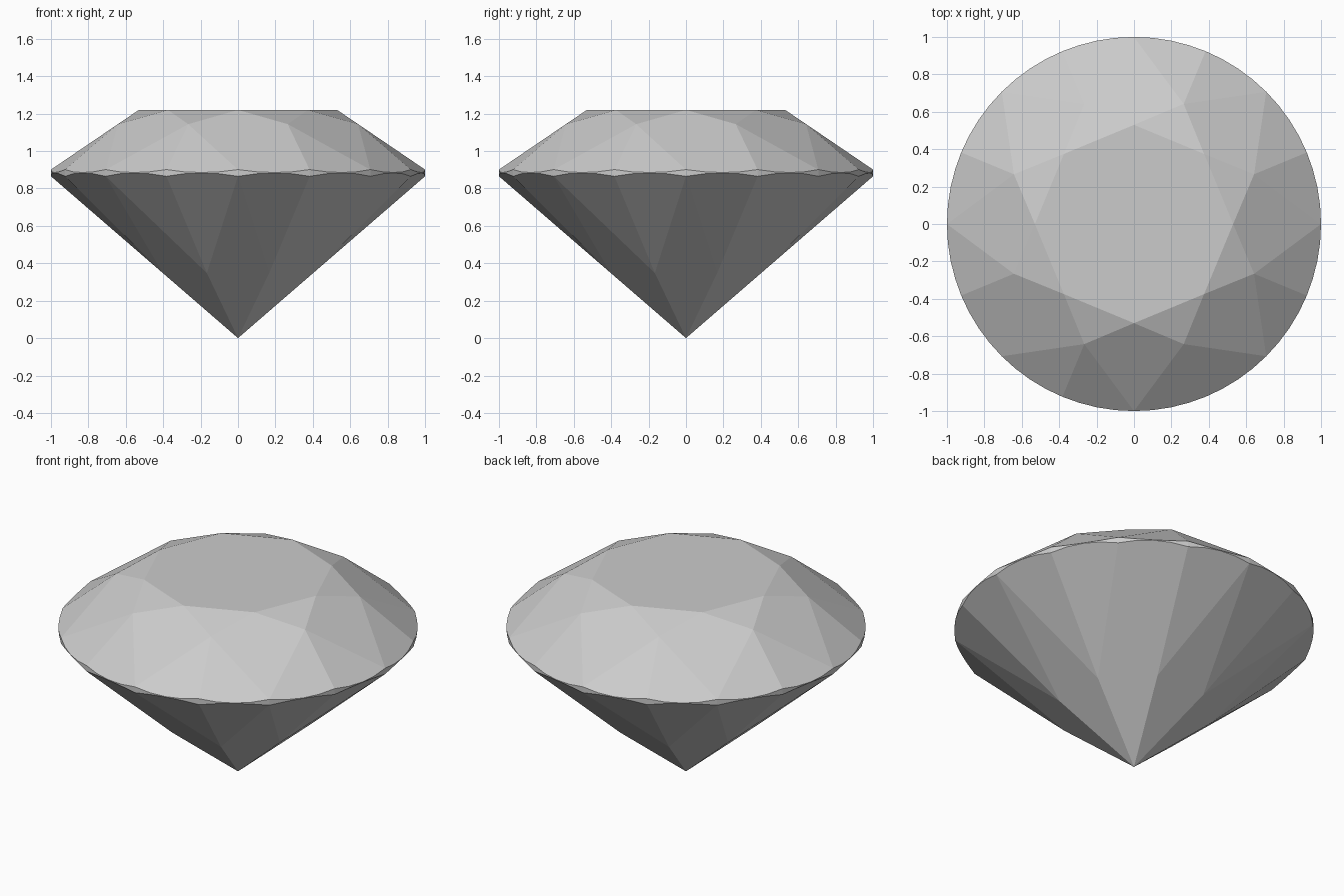
import bpy
import bmesh
from math import cos, sin, radians
from mathutils import Vector

cube = bpy.data.objects.get("Cube")
if cube:
    bpy.data.objects.remove(cube, do_unlink=True)

SIDES = 8                 # symmetry of the cut
STEP = 360 / SIDES
HALF = STEP / 2
ARC = 4                   # girdle segments along each half facet
TABLE_R, TABLE_Z = 0.53, 1.22
GIRDLE_TOP, GIRDLE_BOTTOM = 0.901, 0.865
CROWN_R = 0.695           # where star, kite and upper girdle facets meet
PAVILION_R = 0.435        # where lower girdle and main facets meet


def polar(radius, degrees, z):
    a = radians(degrees)
    return Vector((radius * cos(a), radius * sin(a), z))


def rim(start, end, inner, z):
    """Curve where a planar girdle facet meets the round girdle."""
    a, b = polar(1, start, z), polar(1, end, z)
    n = (b - a).cross(inner - a)
    points = []
    for i in range(ARC + 1):
        p = polar(1, start + (end - start) * i / ARC, 0)
        p.z = a.z - (n.x * (p.x - a.x) + n.y * (p.y - a.y)) / n.z
        points.append(p)
    return points


bm = bmesh.new()


def facet(*points):
    bm.faces.new([bm.verts.new(p) for p in points])


# Heights that keep the kite and main facets planar
fall = (TABLE_Z - GIRDLE_TOP) / (1 - TABLE_R)
crown_z = TABLE_Z - (CROWN_R * cos(radians(HALF)) - TABLE_R) * fall
pavilion_z = PAVILION_R * cos(radians(HALF)) * GIRDLE_BOTTOM
culet = Vector((0, 0, 0))

# Table
facet(*[polar(TABLE_R, STEP * k, TABLE_Z) for k in range(SIDES)])

for k in range(SIDES):
    a = STEP * k
    corner = polar(TABLE_R, a, TABLE_Z)
    crown = {s: polar(CROWN_R, a + s * HALF, crown_z) for s in (-1, 1)}
    pavilion = {s: polar(PAVILION_R, a + s * HALF, pavilion_z) for s in (-1, 1)}

    # Star, kite and pavilion main facets
    facet(corner, crown[1], polar(TABLE_R, a + STEP, TABLE_Z))
    facet(corner, crown[-1], polar(1, a, GIRDLE_TOP), crown[1])
    facet(culet, pavilion[-1], polar(1, a, GIRDLE_BOTTOM), pavilion[1])

    # Upper and lower girdle facets with the scalloped girdle between
    for s in (-1, 1):
        top = rim(a, a + s * HALF, crown[s], GIRDLE_TOP)
        low = rim(a, a + s * HALF, pavilion[s], GIRDLE_BOTTOM)
        facet(crown[s], *top)
        facet(pavilion[s], *low)
        for i in range(ARC):
            facet(top[i], top[i + 1], low[i + 1], low[i])

bmesh.ops.remove_doubles(bm, verts=bm.verts[:], dist=0.00002)
bmesh.ops.recalc_face_normals(bm, faces=bm.faces[:])

mesh = bpy.data.meshes.new("cut_gem")
bm.to_mesh(mesh)
bm.free()
gem = bpy.data.objects.new("cut_gem", mesh)
bpy.context.collection.objects.link(gem)

# Single pale grey material
colour = (0.6, 0.6, 0.6, 1)
mat = bpy.data.materials.new("pale_grey")
mat.use_nodes = True
mat.diffuse_color = colour
mat.node_tree.nodes["Principled BSDF"].inputs["Base Color"].default_value = colour
mesh.materials.append(mat)
